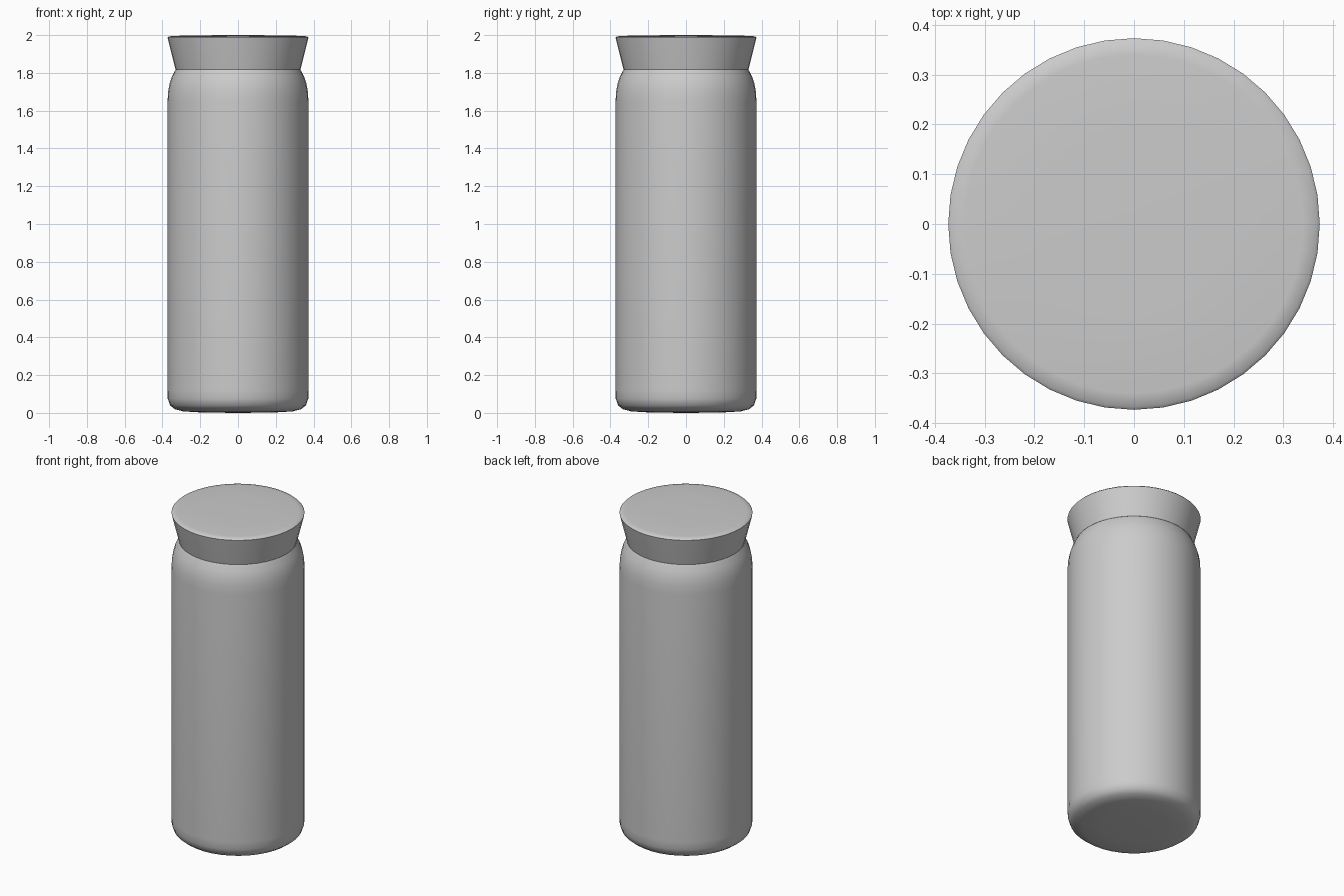
import bpy, bmesh, math

if "Cube" in bpy.data.objects:
    bpy.data.objects.remove(bpy.data.objects["Cube"])

SIDES = 40


def lathe(name, profile):
    """Revolve (radius, z) points around z; ends on the axis become poles."""
    bm = bmesh.new()
    verts = [bm.verts.new((r, 0, z)) for r, z in profile]
    edges = [bm.edges.new(p) for p in zip(verts, verts[1:])]
    bmesh.ops.spin(bm, geom=verts + edges, cent=(0, 0, 0), axis=(0, 0, 1),
                   angle=2 * math.pi, steps=SIDES, use_merge=True)
    bmesh.ops.remove_doubles(bm, verts=bm.verts, dist=1e-5)
    bmesh.ops.recalc_face_normals(bm, faces=bm.faces)
    mesh = bpy.data.meshes.new(name)
    bm.to_mesh(mesh)
    bm.free()
    obj = bpy.data.objects.new(name, mesh)
    bpy.context.collection.objects.link(obj)
    bpy.ops.object.select_all(action='DESELECT')
    obj.select_set(True)
    bpy.context.view_layer.objects.active = obj
    bpy.ops.object.shade_smooth_by_angle(angle=math.radians(50))
    return obj


# Bottle body: rounded base, straight wall, shoulder tapering to the neck
lathe("bottle_body", [
    (0, 0.0), (0.19, 0.002), (0.29, 0.008), (0.335, 0.02), (0.36, 0.04),
    (0.372, 0.075), (0.373, 0.12), (0.373, 1.65), (0.370, 1.70),
    (0.363, 1.74), (0.350, 1.78), (0.330, 1.818), (0, 1.818)])

# Stopper lid: flares outward to a softly edged, nearly flat top
lathe("stopper_lid", [
    (0, 1.818), (0.331, 1.818), (0.371, 1.978), (0.373, 1.987),
    (0.367, 1.993), (0.340, 1.996), (0.19, 1.999), (0, 2.0)])
